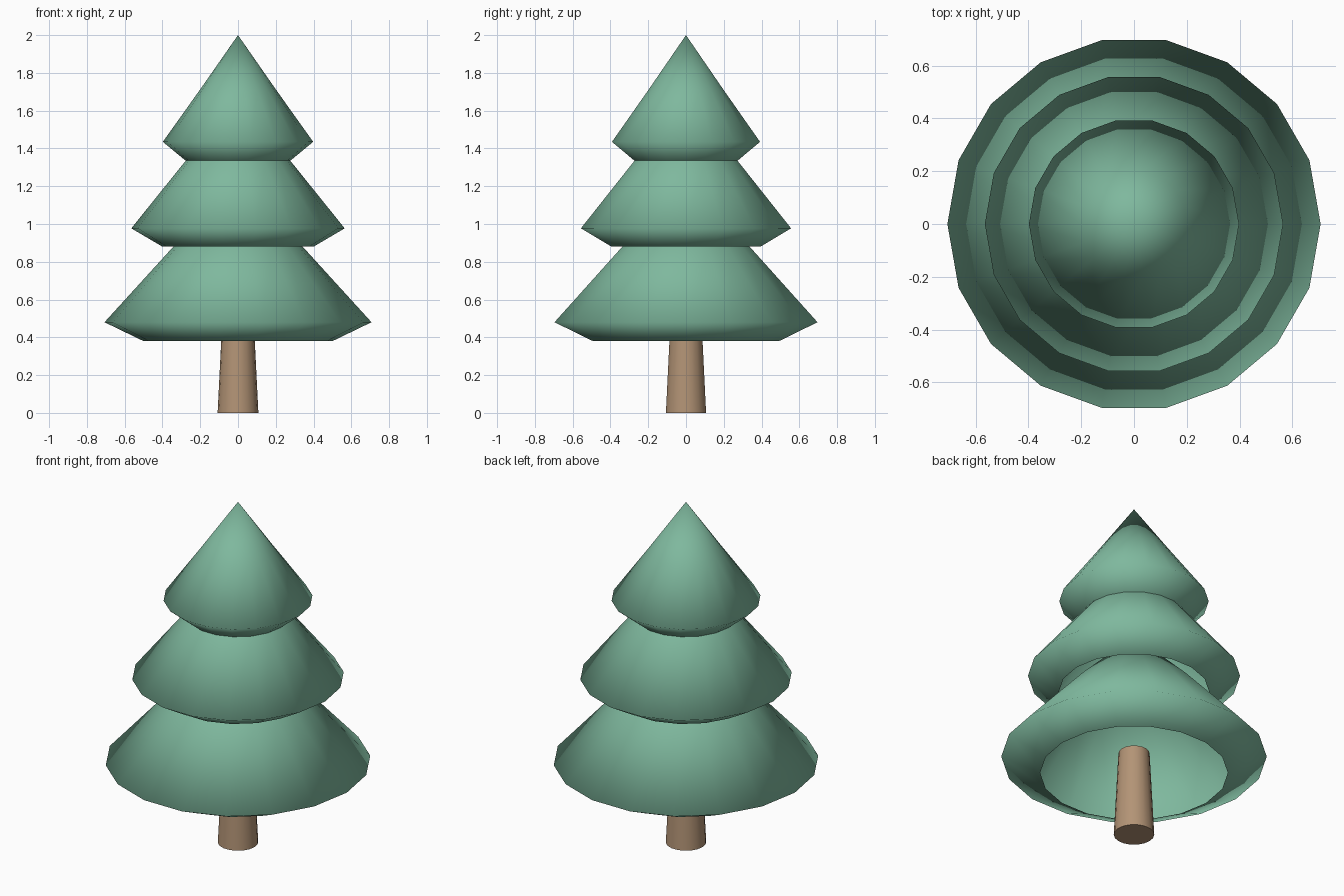
import bpy
import bmesh
from math import cos, sin, tau, radians

SIDES = 18

cube = bpy.data.objects.get("Cube")
if cube:
    bpy.data.objects.remove(cube, do_unlink=True)


def make_material(name, colour):
    mat = bpy.data.materials.new(name)
    mat.use_nodes = True
    mat.diffuse_color = (*colour, 1)
    mat.node_tree.nodes["Principled BSDF"].inputs["Base Color"].default_value = (*colour, 1)
    return mat


def lathe(name, profile, mat, capped=False):
    """Turn a (radius, height) profile around z; radius 0 makes a point."""
    bm = bmesh.new()
    rings = []
    for r, z in profile:
        count = SIDES if r else 1
        rings.append([bm.verts.new((r * cos(tau * i / SIDES), r * sin(tau * i / SIDES), z))
                      for i in range(count)])
    for low, high in zip(rings, rings[1:]):
        for i in range(SIDES):
            j = (i + 1) % SIDES
            if len(high) == 1:
                bm.faces.new((low[i], low[j], high[0]))
            else:
                bm.faces.new((low[i], low[j], high[j], high[i]))
    if capped:
        bm.faces.new(rings[0][::-1])
        bm.faces.new(rings[-1])
    mesh = bpy.data.meshes.new(name)
    bm.to_mesh(mesh)
    bm.free()
    mesh.materials.append(mat)
    obj = bpy.data.objects.new(name, mesh)
    bpy.context.collection.objects.link(obj)
    mesh.shade_smooth()
    if capped:
        mesh.set_sharp_from_angle(angle=radians(40))
    return obj


green = make_material("foliage green", (0.21, 0.48, 0.34))
brown = make_material("bark brown", (0.45, 0.295, 0.18))

# Tapered trunk, ending just inside the lowest tier
lathe("trunk", [(0.108, 0), (0.083, 0.5)], brown, capped=True)

# Hollow foliage tiers: tucked-in hem, wide rim, bulge, tip
lathe("lower_foliage", [(0.5, 0.38), (0.707, 0.48), (0.356, 0.865), (0, 1.22)], green)
lathe("middle_foliage", [(0.4, 0.88), (0.565, 0.977), (0.285, 1.325), (0, 1.65)], green)
lathe("upper_foliage", [(0.277, 1.335), (0.398, 1.435), (0.202, 1.71), (0, 2.0)], green)
